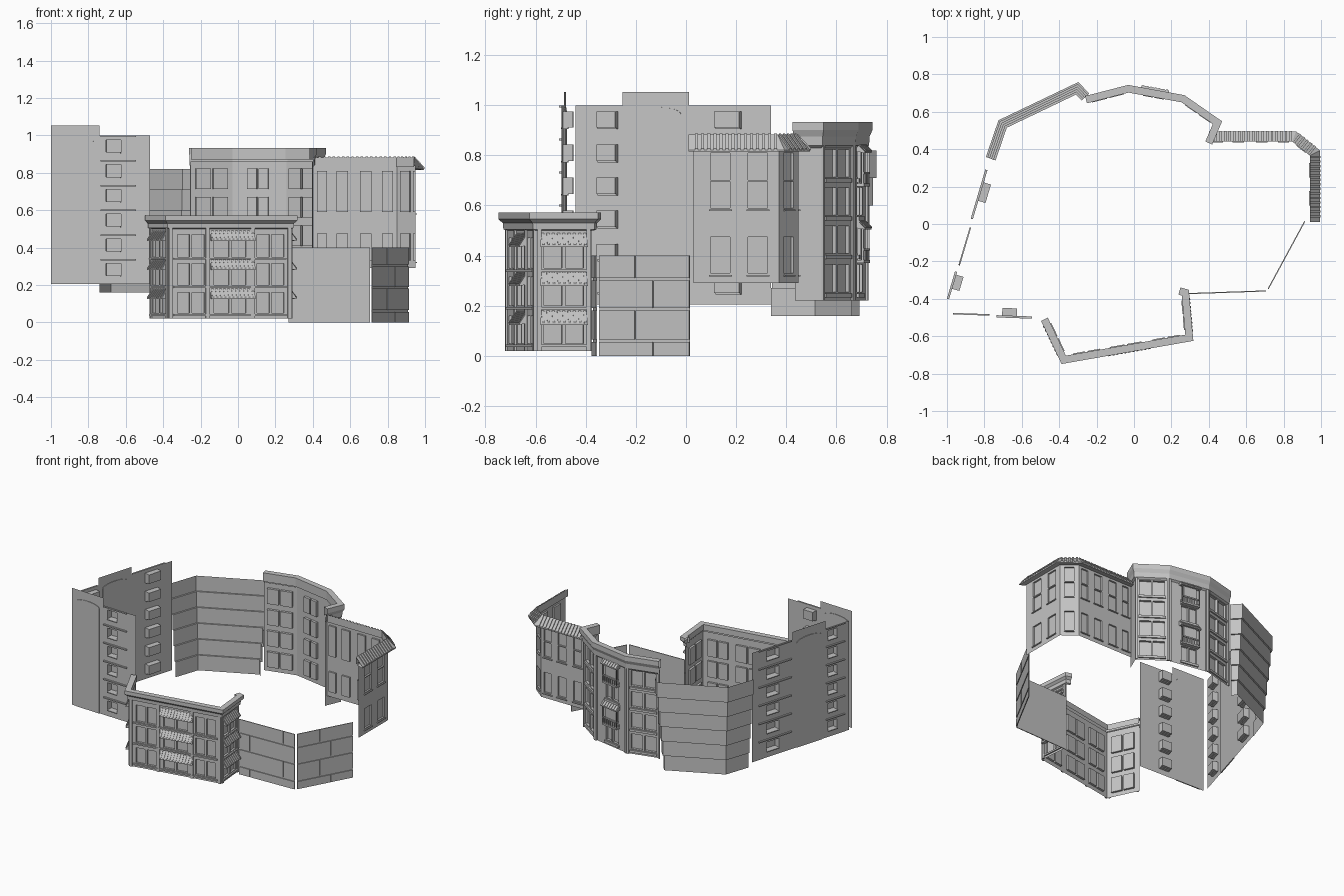
import bpy, bmesh, math
from mathutils import Vector

cube = bpy.data.objects.get("Cube")
if cube:
    bpy.data.objects.remove(cube)

grey = bpy.data.materials.new("plaster_grey")
grey.use_nodes = True
grey.diffuse_color = (0.55, 0.55, 0.55, 1)
grey.node_tree.nodes["Principled BSDF"].inputs["Base Color"].default_value = grey.diffuse_color


def at(p, q, u, d, z):
    """Point at fraction u from p to q, d outward from the wall, at height z."""
    p, q = Vector(p), Vector(q)
    t = (q - p).normalized()
    c = p.lerp(q, u) + Vector((t.y, -t.x)) * d
    return Vector((c.x, c.y, z))


class Part:
    def __init__(self, name):
        self.name, self.bm = name, bmesh.new()

    def face(self, pts):
        return self.bm.faces.new([self.bm.verts.new(p) for p in pts])

    def wall(self, p, q, z0, z1, holes=(), depth=0.015):
        """Sheet wall whose holes (u0, u1, z0, z1) are recessed windows."""
        us = sorted({0, 1, *(u for h in holes for u in h[:2])})
        zs = sorted({z0, z1, *(z for h in holes for z in h[2:])})
        for a, b in zip(us, us[1:]):
            for c, e in zip(zs, zs[1:]):
                if not any(h[0] <= a < h[1] and h[2] <= c < h[3] for h in holes):
                    self.face([at(p, q, u, 0, z) for u, z in ((a, c), (b, c), (b, e), (a, e))])
        for a, b, c, e in holes:
            ring = [(a, c), (b, c), (b, e), (a, e)]
            self.face([at(p, q, u, -depth, z) for u, z in ring])
            for (u, z), (v, w) in zip(ring, ring[1:] + ring[:1]):
                self.face([at(p, q, u, 0, z), at(p, q, v, 0, w),
                           at(p, q, v, -depth, w), at(p, q, u, -depth, z)])

    def strip(self, p, q, u0, u1, profile):
        """Solid with a (depth, height) outline run along the wall."""
        a, b = [[at(p, q, u, d, z) for d, z in profile] for u in (u0, u1)]
        fs = [self.face(a), self.face(b[::-1])]
        n = len(profile)
        for i in range(n):
            j = (i + 1) % n
            fs.append(self.face([a[i], b[i], b[j], a[j]]))
        verts = list({v for f in fs for v in f.verts})
        bmesh.ops.remove_doubles(self.bm, verts=verts, dist=1e-6)
        bmesh.ops.recalc_face_normals(self.bm, faces=[f for f in fs if f.is_valid])

    def box(self, p, q, u0, u1, z0, z1, d0, d1):
        self.strip(p, q, u0, u1, [(d0, z0), (d1, z0), (d1, z1), (d0, z1)])

    def sweep(self, path, profile):
        """Sheet moulding following a path with mitred corners."""
        pts = [Vector(p) for p in path]
        dirs = [(b - a).normalized() for a, b in zip(pts, pts[1:])]
        norms = [Vector((t.y, -t.x)) for t in dirs]
        rows = []
        for i, p in enumerate(pts):
            m, n = norms[max(i - 1, 0)], norms[min(i, len(norms) - 1)]
            mitre = (m + n) / (1 + m.dot(n))
            rows.append([(*(p + mitre * d), z) for d, z in profile])
        for a, b in zip(rows, rows[1:]):
            for i in range(len(profile) - 1):
                self.face([a[i], b[i], b[i + 1], a[i + 1]])

    def awning(self, p, q, u0, u1, z, reach=0.03, drop=0.045):
        """Sloping tiled canopy with raised ribs."""
        self.strip(p, q, u0, u1, [(0, z), (reach, z - drop), (reach, z - drop - 0.006), (0, z - drop)])
        n = max(3, round((Vector(q) - Vector(p)).length * (u1 - u0) / 0.022))
        for i in range(n):
            u = u0 + (u1 - u0) * (i + 0.25) / n
            self.strip(p, q, u, u + (u1 - u0) * 0.5 / n,
                       [(0, z), (0, z + 0.005), (reach + 0.003, z - drop + 0.005), (reach + 0.003, z - drop)])

    def done(self):
        bmesh.ops.remove_doubles(self.bm, verts=self.bm.verts, dist=1e-5)
        mesh = bpy.data.meshes.new(self.name)
        self.bm.to_mesh(mesh)
        self.bm.free()
        mesh.materials.append(grey)
        bpy.context.collection.objects.link(bpy.data.objects.new(self.name, mesh))


def pairs(path):
    return list(zip(path, path[1:]))


# Front house: walls, windows, pilasters, awnings and cornice
path = [(-0.47, -0.505), (-0.37, -0.715), (0.285, -0.6), (0.265, -0.375)]
rows = [(0.05, 0.16), (0.2, 0.315), (0.35, 0.47)]
columns = [[(0.15, 0.47), (0.53, 0.85)],
           [(0.07, 0.17), (0.19, 0.29), (0.37, 0.49), (0.51, 0.63), (0.72, 0.82), (0.84, 0.94)],
           [(0.15, 0.47), (0.53, 0.85)]]
pilasters = [(0.03, 0.1, 0.9, 0.97), (0.0, 0.03, 0.3, 0.33, 0.67, 0.7, 0.97, 1), (0.03, 0.1, 0.9, 0.97)]
walls, trim, awnings = Part("front_house_walls"), Part("front_house_trim"), Part("front_house_awnings")
for (p, q), cols, pil, span in zip(pairs(path), columns, pilasters, [(0.1, 0.9), (0.34, 0.7), (0.08, 0.92)]):
    walls.wall(p, q, 0.02, 0.52, [(a, b, c, e) for a, b in cols for c, e in rows])
    for a, b in zip(pil[::2], pil[1::2]):
        trim.box(p, q, a, b, 0.02, 0.51, 0, 0.008)
    for c, e in rows:
        trim.box(p, q, 0.04, 0.96, c - 0.015, c - 0.005, 0, 0.01)
        awnings.awning(p, q, *span, e + 0.015)
walls.done()
trim.done()
awnings.done()
cornice = Part("front_house_cornice")
cornice.sweep(path + [(0.24, -0.368)], [(0, 0.5), (0.012, 0.505), (0.014, 0.53), (0.03, 0.545),
                                       (0.03, 0.572), (-0.01, 0.572), (-0.01, 0.53)])
cornice.done()

# Low banded wall
fence = Part("banded_wall")
for p, q, joint in [((0.27, -0.37), (0.705, -0.355), 0.8), ((0.715, -0.345), (0.91, 0.015), 0.4)]:
    fence.wall(p, q, 0, 0.4)
    for i, (c, e) in enumerate([(0, 0.055), (0.065, 0.18), (0.19, 0.3), (0.31, 0.4)]):
        cut = joint if i % 2 else 1 - joint
        fence.box(p, q, 0, cut - 0.006, c, e, 0, 0.006)
        fence.box(p, q, cut + 0.006, 1, c, e, 0, 0.006)
fence.done()

# Right house with a tiled eave
path = [(0.948, 0.03), (0.948, 0.37), (0.85, 0.448), (0.4, 0.448)]
walls, trim, roof = Part("right_house_walls"), Part("right_house_sills"), Part("right_house_roof")
columns = [[(0.2, 0.43), (0.64, 0.87)], [(0.25, 0.75)],
           [(0.05, 0.18), (0.3, 0.44), (0.58, 0.72), (0.83, 0.95)]]
for (p, q), cols in zip(pairs(path), columns):
    walls.wall(p, q, 0.29, 0.84, [(a, b, *r) for a, b in cols for r in ((0.33, 0.475), (0.59, 0.81))], 0.012)
    for a, b in cols:
        for z in (0.323, 0.583):
            trim.box(p, q, a - 0.02, b + 0.02, z - 0.006, z, 0, 0.008)
        trim.box(p, q, a, b, 0.695, 0.702, -0.012, 0)
    n = round((Vector(q) - Vector(p)).length / 0.025)
    for i in range(n):
        roof.strip(p, q, (i + 0.25) / n, (i + 0.75) / n,
                   [(-0.004, 0.878), (-0.004, 0.887), (0.05, 0.828), (0.05, 0.818)])
roof.sweep([(0.948, 0.01)] + path[1:], [(0, 0.825), (0.047, 0.815), (0.047, 0.822), (-0.008, 0.882), (-0.008, 0.83)])
for part in (walls, trim, roof):
    part.done()

# Rear house with bay balconies
path = [(0.395, 0.435), (0.44, 0.54), (0.26, 0.665), (-0.03, 0.718), (-0.255, 0.66)]
rows = [(0.255 + 0.153 * i, 0.365 + 0.153 * i) for i in range(4)]
columns = [[], [(0.12, 0.47), (0.53, 0.88)], [(0.33, 0.51), (0.54, 0.72)], [(0.12, 0.47), (0.53, 0.88)]]
walls, trim, bays = Part("rear_house_walls"), Part("rear_house_trim"), Part("rear_house_bays")
for (p, q), cols in zip(pairs(path), columns):
    walls.wall(p, q, 0.22, 0.86, [(a, b, *r) for a, b in cols for r in rows], 0.018)
    if cols:
        for a in (0, 0.95):
            trim.box(p, q, a, a + 0.05, 0.22, 0.84, 0, 0.01)
        for c, e in rows:
            trim.box(p, q, cols[0][0] - 0.03, cols[-1][1] + 0.03, c - 0.022, c - 0.006, 0, 0.01)
p, q = path[2], path[3]
for z in (0.37, 0.675):
    bays.box(p, q, 0.3, 0.75, z, z + 0.012, 0, 0.03)
    bays.box(p, q, 0.3, 0.75, z + 0.05, z + 0.058, 0.02, 0.03)
    bays.box(p, q, 0.36, 0.69, z + 0.012, z + 0.15, 0, 0.014)
    for i in range(8):
        u = 0.3 + 0.062 * i
        bays.box(p, q, u, u + 0.014, z, z + (0.14 if i in (0, 7) else 0.05), 0.02, 0.028)
    bays.awning(p, q, 0.27, 0.78, z + 0.175, 0.035, 0.035)
for part in (walls, trim, bays):
    part.done()
cornice = Part("rear_house_cornice")
cornice.sweep(path, [(0, 0.83), (0.012, 0.84), (0.014, 0.875), (0.025, 0.9), (0.025, 0.933),
                     (-0.015, 0.933), (-0.015, 0.87)])
cornice.done()

# Stepped block whose floors overhang one another
terrace = Part("stepped_block")
profile = []
for i in range(6):
    profile += [(0.011 * i, 0.16 + 0.11 * i), (0.011 * i, 0.27 + 0.11 * i)]
terrace.sweep([(-0.28, 0.66), (-0.31, 0.692), (-0.68, 0.515), (-0.74, 0.34)], profile)
terrace.done()

# Tall block: window strips, arched stair towers and ledges
walls, arches, ledges = Part("tall_block_walls"), Part("tall_block_arches"), Part("tall_block_ledges")
floors = [(0.25 + 0.132 * i, 0.315 + 0.132 * i) for i in range(6)]


def stretch(p, q, a, b, top, window=None):
    s, e = [at(p, q, u, 0, 0).xy for u in (a, b)]
    walls.wall(s, e, 0.205, top, [(*window, *f) for f in floors] if window else (), 0.04)
    if window:
        w0, w1 = max(0.02, window[0] - 0.2), min(0.98, window[1] + 0.3)
        for f in floors:
            ledges.box(s, e, w0, w1, f[1] + 0.016, f[1] + 0.024, 0, 0.012)
            ledges.box(s, e, window[0], window[1], f[0] - 0.006, f[0], -0.02, 0.008)
    else:
        outline = [(0.12, 0.205), (0.88, 0.205)]
        for i in range(9):
            t = math.pi * i / 8
            outline.append((0.5 + 0.38 * math.cos(t), 0.965 + 0.028 * math.sin(t)))
        for d in (-0.004, 0.004):
            arches.face([at(s, e, u, d, z) for u, z in outline])
        for (u, z), (v, w) in pairs(outline):
            arches.face([at(s, e, u, -0.004, z), at(s, e, v, -0.004, w),
                         at(s, e, v, 0.004, w), at(s, e, u, 0.004, z)])


side = ((-0.768, 0.34), (-1.0, -0.44))
front = ((-1.0, -0.478), (-0.47, -0.497))
stretch(*side, 0, 0.42, 0.998, (0.36, 0.66))
stretch(*side, 0.42, 0.76, 1.053)
stretch(*side, 0.76, 1, 0.998, (0.1, 0.5))
stretch(*front, 0, 0.49, 1.053)
stretch(*front, 0.49, 1, 0.998, (0.13, 0.42))
for part in (walls, arches, ledges):
    part.done()
